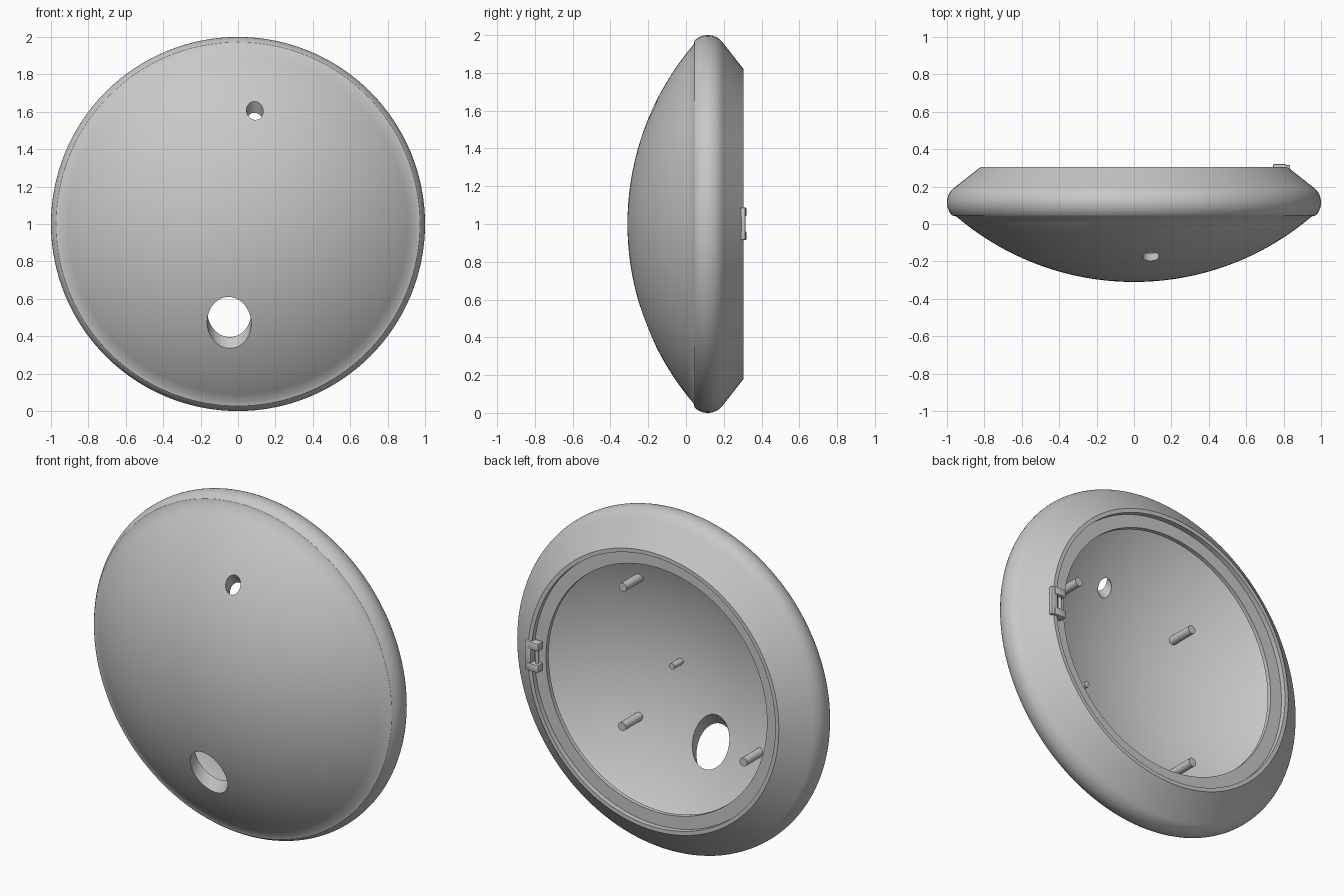
import bpy, bmesh, math
from mathutils import Vector, Matrix

cube = bpy.data.objects.get("Cube")
if cube:
    bpy.data.objects.remove(cube)

grey = bpy.data.materials.new("plain grey")
grey.use_nodes = True
colour = (0.58, 0.58, 0.58, 1)
grey.diffuse_color = colour
grey.node_tree.nodes["Principled BSDF"].inputs["Base Color"].default_value = colour

OUTER, WALL, CENTRE = 1.464, 0.06, 1.154   # dome radius, shell thickness, sphere centre y
INNER = OUTER - WALL


def dome_y(r, radius):
    return CENTRE - math.sqrt(radius ** 2 - r ** 2)


def make(name, bm, angle=35):
    bmesh.ops.recalc_face_normals(bm, faces=bm.faces)
    mesh = bpy.data.meshes.new(name)
    bm.to_mesh(mesh)
    bm.free()
    mesh.materials.append(grey)
    ob = bpy.data.objects.new(name, mesh)
    bpy.context.collection.objects.link(ob)
    smooth(ob, angle)
    return ob


def smooth(ob, angle=35):
    bpy.ops.object.select_all(action='DESELECT')
    ob.select_set(True)
    bpy.context.view_layer.objects.active = ob
    bpy.ops.object.shade_smooth_by_angle(angle=math.radians(angle))


def rod(name, start, direction, radius, length, sides=24):
    bm = bmesh.new()
    turn = Vector(direction).to_track_quat('Z', 'Y').to_matrix().to_4x4()
    place = Matrix.Translation(start) @ turn @ Matrix.Translation((0, 0, length / 2))
    bmesh.ops.create_cone(bm, cap_ends=True, segments=sides, radius1=radius,
                          radius2=radius, depth=length, matrix=place)
    return make(name, bm)


# Shell profile: outer dome, rounded rim, back cone, lip, ledge, hollow inside
profile = [(0.95 * i / 24, dome_y(0.95 * i / 24, OUTER)) for i in range(25)]
for i in range(17):
    a = math.radians(-44 + 99 * i / 16)
    profile.append((0.9 + 0.1 * math.cos(a), 0.115 + 0.1 * math.sin(a)))
profile += [(0.82, 0.305), (0.797, 0.305), (0.797, 0.275), (0.722, 0.275),
            (0.722, 0.25), (0.79, 0.25), (0.92, 0.16), (0.93, 0.11)]
profile += [(0.89 * i / 20, dome_y(0.89 * i / 20, INNER)) for i in range(20, -1, -1)]

bm = bmesh.new()
verts = [bm.verts.new((r, y, 1)) for r, y in profile]
edges = [bm.edges.new(pair) for pair in zip(verts, verts[1:])]
bmesh.ops.spin(bm, geom=verts + edges, cent=(0, 0, 1), axis=(0, 1, 0),
               angle=math.tau, steps=128, use_merge=True)
bmesh.ops.remove_doubles(bm, verts=bm.verts, dist=0.0005)
shell = make("shell", bm)

# Two slanted holes through the dome
for name, x, z, radius, slope in (("large_hole", -0.047, 0.465, 0.118, 1),
                                  ("small_hole", 0.09, 1.607, 0.045, -1)):
    direction = Vector((0, math.cos(math.radians(58)), slope * math.sin(math.radians(58))))
    surface = Vector((x, dome_y(math.hypot(x, z - 1), OUTER), z))
    cutter = rod(name + "_cutter", surface - direction * 0.25, direction, radius, 0.5, 48)
    cutter.hide_render = True
    cut = shell.modifiers.new(name, 'BOOLEAN')
    cut.operation = 'DIFFERENCE'
    cut.solver = 'EXACT'
    cut.object = cutter
    bpy.context.view_layer.objects.active = shell
    bpy.ops.object.modifier_move_to_index(modifier=name, index=0)
    bpy.ops.object.modifier_apply(modifier=name)
    bpy.data.objects.remove(cutter)
smooth(shell)


# Pegs standing on the inside of the dome
def peg(name, x, z, radius, length):
    base = dome_y(math.hypot(x, z - 1), INNER) - 0.02
    rod(name, (x, base, z), (0, 1, 0), radius, length + 0.02)


for side, x in (("left", 0.4), ("right", -0.39)):
    for level, z in (("upper", 1.4), ("lower", 0.58)):
        peg(f"{level}_{side}_peg", x, z, 0.025, 0.15)
peg("small_middle_peg", 0.2, 0.92, 0.018, 0.08)


# Latch bracket over the lip
def block(name, x0, x1, y0, y1, z0, z1):
    bm = bmesh.new()
    size = Matrix.Diagonal((x1 - x0, y1 - y0, z1 - z0, 1))
    centre = Matrix.Translation(((x0 + x1) / 2, (y0 + y1) / 2, (z0 + z1) / 2))
    bmesh.ops.create_cube(bm, size=1, matrix=centre @ size)
    bmesh.ops.bevel(bm, geom=bm.edges[:], offset=0.006, segments=2, affect='EDGES', profile=0.5)
    make(name, bm)


block("latch_plate", 0.795, 0.835, 0.285, 0.315, 0.915, 1.087)
for name, z in (("lower_latch_arm", 0.915), ("upper_latch_arm", 1.042)):
    block(name, 0.743, 0.815, 0.27, 0.32, z, z + 0.045)
rod("latch_pin", (0.765, 0.295, 0.93), (0, 0, 1), 0.009, 0.14, 12)
